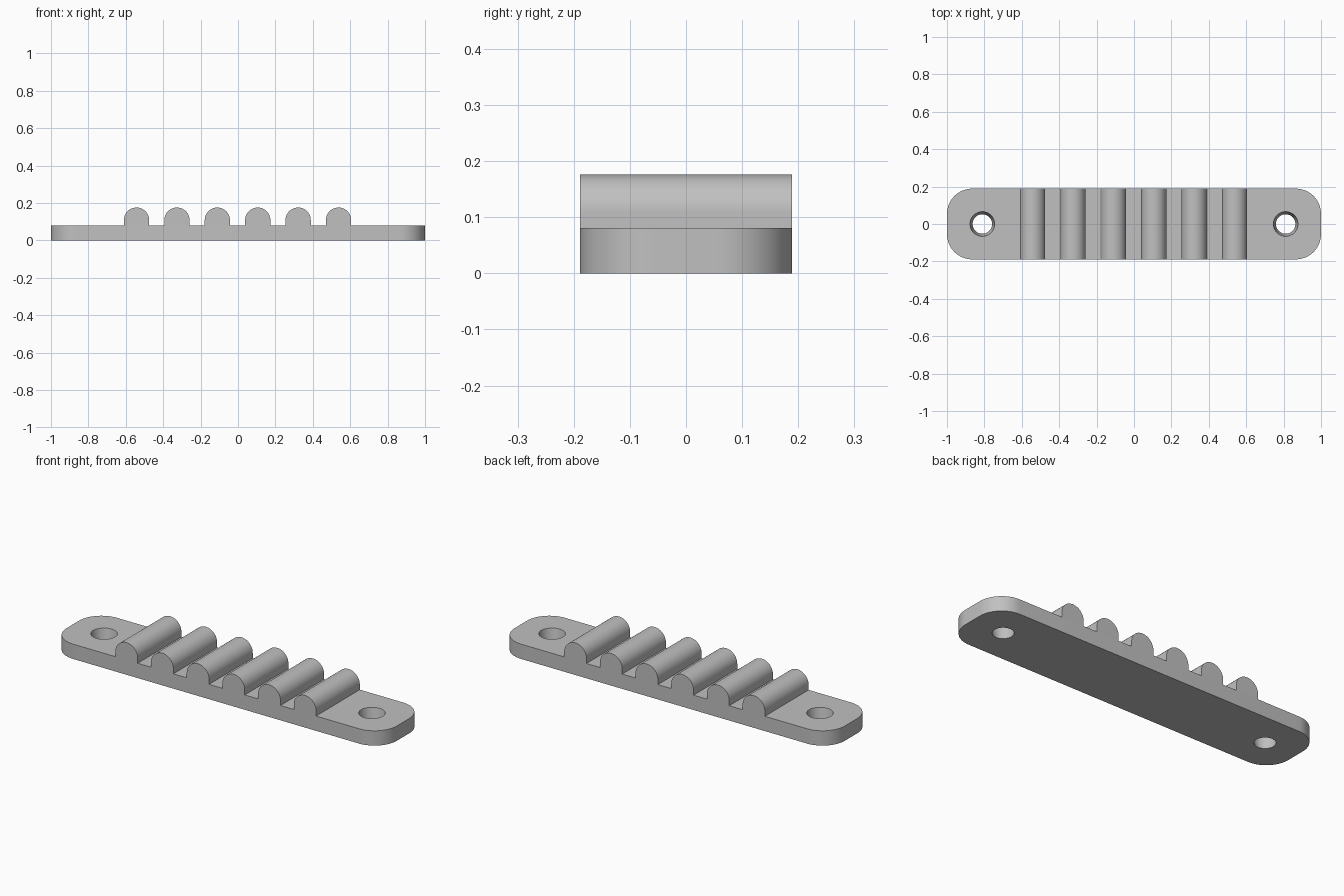
import bpy
import bmesh
from math import pi, sin, cos, radians
from mathutils import Matrix, Vector

HALF_LENGTH, HALF_WIDTH, THICK = 1.0, 0.189, 0.081
CORNER = 0.135
HOLE_X, HOLE_TOP, HOLE_BOTTOM = 0.811, 0.066, 0.052
RIB_COUNT, RIB_PITCH, RIB_RADIUS, RIB_TOP = 6, 0.216, 0.0675, 0.176
RIB_OFFSET = -0.0025

if "Cube" in bpy.data.objects:
    bpy.data.objects.remove(bpy.data.objects["Cube"], do_unlink=True)

grey = bpy.data.materials.new("plain_grey")
grey.use_nodes = True
colour = (0.53, 0.53, 0.53, 1)
grey.diffuse_color = colour
grey.node_tree.nodes["Principled BSDF"].inputs["Base Color"].default_value = colour


def arc(cx, cy, radius, start, end, steps):
    angles = [start + (end - start) * i / steps for i in range(steps + 1)]
    return [(cx + radius * cos(a), cy + radius * sin(a)) for a in angles]


def finish(name, bm):
    bmesh.ops.recalc_face_normals(bm, faces=bm.faces)
    mesh = bpy.data.meshes.new(name)
    bm.to_mesh(mesh)
    bm.free()
    mesh.materials.append(grey)
    obj = bpy.data.objects.new(name, mesh)
    bpy.context.collection.objects.link(obj)
    return obj


def extrude(name, points, direction):
    bm = bmesh.new()
    face = bm.faces.new([bm.verts.new(p) for p in points])
    result = bmesh.ops.extrude_face_region(bm, geom=[face], use_keep_orig=True)
    moved = [v for v in result["geom"] if isinstance(v, bmesh.types.BMVert)]
    bmesh.ops.translate(bm, verts=moved, vec=Vector(direction))
    return finish(name, bm)


def smooth(obj):
    bpy.ops.object.select_all(action="DESELECT")
    obj.select_set(True)
    bpy.context.view_layer.objects.active = obj
    bpy.ops.object.shade_smooth_by_angle(angle=radians(30))


# Rounded base plate
outline = []
for i, (sx, sy) in enumerate([(1, 1), (-1, 1), (-1, -1), (1, -1)]):
    outline += arc(sx * (HALF_LENGTH - CORNER), sy * (HALF_WIDTH - CORNER),
                   CORNER, i * pi / 2, (i + 1) * pi / 2, 16)
plate = extrude("base_plate", [(x, y, 0) for x, y in outline], (0, 0, THICK))

# Tapered screw holes, cut with cones that reach past both faces
margin = 0.02
slope = (HOLE_TOP - HOLE_BOTTOM) / THICK
for side, x in (("left", HOLE_X), ("right", -HOLE_X)):
    bm = bmesh.new()
    bmesh.ops.create_cone(bm, cap_ends=True, segments=48,
                          radius1=HOLE_BOTTOM - slope * margin,
                          radius2=HOLE_TOP + slope * margin,
                          depth=THICK + 2 * margin,
                          matrix=Matrix.Translation((x, 0, THICK / 2)))
    cutter = finish(side + "_hole_cutter", bm)
    cutter.hide_render = True
    cut = plate.modifiers.new(side + "_hole", "BOOLEAN")
    cut.operation, cut.solver, cut.object = "DIFFERENCE", "EXACT", cutter
    bpy.context.view_layer.objects.active = plate
    bpy.ops.object.modifier_apply(modifier=cut.name)
    bpy.data.objects.remove(cutter, do_unlink=True)
smooth(plate)

# Row of round-topped ribs
for i in range(RIB_COUNT):
    x = (i - (RIB_COUNT - 1) / 2) * RIB_PITCH + RIB_OFFSET
    profile = arc(x, RIB_TOP - RIB_RADIUS, RIB_RADIUS, 0, pi, 32)
    profile += [(x - RIB_RADIUS, THICK), (x + RIB_RADIUS, THICK)]
    rib = extrude(f"rib_{i + 1}", [(px, -HALF_WIDTH, pz) for px, pz in profile],
                  (0, 2 * HALF_WIDTH, 0))
    smooth(rib)
